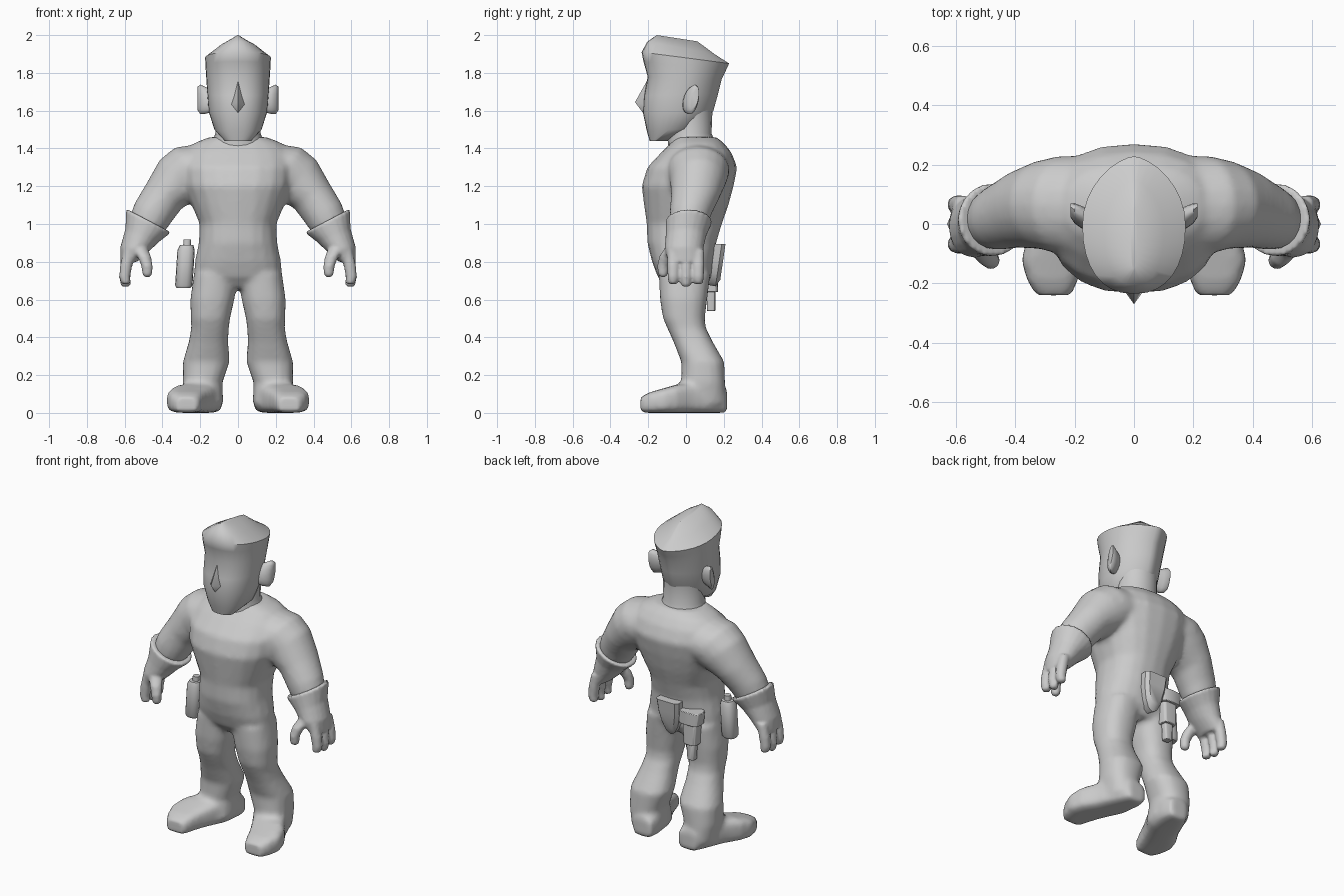
import bpy, bmesh, math
from mathutils import Vector as V

if "Cube" in bpy.data.objects:
    bpy.data.objects.remove(bpy.data.objects["Cube"])

grey = bpy.data.materials.new("plain_grey")
grey.diffuse_color = (0.6, 0.6, 0.6, 1)
grey.use_nodes = True
grey.node_tree.nodes["Principled BSDF"].inputs["Base Color"].default_value = grey.diffuse_color


def spow(v, e):
    return math.copysign(abs(v) ** e, v)


def ring(c, u, v, n=20, e=1.0):
    """Superellipse section around c with half axes u and v."""
    c, u, v = V(c), V(u), V(v)
    return [c + u * spow(math.cos(t), e) + v * spow(math.sin(t), e)
            for t in (2 * math.pi * i / n for i in range(n))]


def loft(bm, rings, side=1):
    """Skin closed rings into a capped tube; side=-1 mirrors it in x."""
    vs = [[bm.verts.new((p.x * side, p.y, p.z)) for p in r] for r in rings]
    n = len(vs[0])
    fs = [bm.faces.new((a[i], a[(i + 1) % n], b[(i + 1) % n], b[i]))
          for a, b in zip(vs, vs[1:]) for i in range(n)]
    fs += [bm.faces.new(vs[0][::-1]), bm.faces.new(vs[-1])]
    bmesh.ops.recalc_face_normals(bm, faces=fs)


def finish(bm, name, angle=40, voxel=0, smooth=0, mirror=False, bevel=0):
    me = bpy.data.meshes.new(name)
    bm.to_mesh(me)
    bm.free()
    ob = bpy.data.objects.new(name, me)
    bpy.context.collection.objects.link(ob)
    me.materials.append(grey)
    bpy.ops.object.select_all(action='DESELECT')
    ob.select_set(True)
    bpy.context.view_layer.objects.active = ob
    if voxel:
        m = ob.modifiers.new("merge", 'REMESH')
        m.mode, m.voxel_size, m.use_smooth_shade = 'VOXEL', voxel, True
        s = ob.modifiers.new("relax", 'SMOOTH')
        s.factor, s.iterations = 0.5, smooth
    if bevel:
        b = ob.modifiers.new("bevel", 'BEVEL')
        b.width, b.segments = bevel, 2
    if mirror:
        m = ob.modifiers.new("mirror", 'MIRROR')
        m.use_mirror_merge = False
    if voxel:
        me.polygons.foreach_set("use_smooth", [True] * len(me.polygons))
    else:
        bpy.ops.object.shade_smooth_by_angle(angle=math.radians(angle))
    return ob


def level(z, xc, w, yf, yb, e=0.85):
    """Horizontal section from front yf to back yb."""
    return ring((xc, (yf + yb) / 2, z), (w, 0, 0), (0, (yb - yf) / 2, 0), e=e)


# Body suit: torso, sleeves, legs and shoes merged into one skin
bm = bmesh.new()
loft(bm, [level(z, 0, w, f, b) for z, w, f, b in (
    (.66, .17, -.10, .10), (.72, .235, -.15, .135), (.80, .228, -.18, .145),
    (.90, .208, -.205, .16), (1.0, .203, -.208, .19), (1.1, .245, -.222, .225),
    (1.2, .285, -.235, .252), (1.3, .30, -.205, .272), (1.38, .28, -.13, .24),
    (1.43, .23, -.08, .20), (1.46, .15, -.06, .16))])
for side in (-1, 1):
    # Sleeve sections: centre, in-plane half axis, depth
    loft(bm, [ring(c, (u[0], 0, u[1]), (0, b, 0)) for c, u, b in (
        ((.14, .06, 1.30), (.03, .13), .17),
        ((.25, .065, 1.28), (.085, .125), .165),
        ((.31, .065, 1.235), (.105, .105), .15),
        ((.39, .05, 1.15), (.095, .065), .13),
        ((.45, .025, 1.06), (.098, .05), .112),
        ((.48, .015, 1.00), (.09, .045), .10))], side)
    # Leg
    loft(bm, [level(*r) for r in (
        (.74, .115, .118, -.145, .13), (.60, .136, .117, -.138, .112),
        (.50, .146, .104, -.122, .10), (.45, .148, .10, -.10, .105),
        (.38, .156, .104, -.068, .14), (.27, .168, .124, -.025, .203),
        (.16, .188, .106, -.025, .207), (.05, .178, .10, -.05, .215))], side)
    # Shoe, toes turned out
    loft(bm, [ring((x, y, h / 2), (w, 0, 0), (0, 0, h / 2), e=.55)
              for y, x, w, h in (
        (.218, .155, .06, .12), (.15, .168, .088, .15), (.03, .20, .11, .16),
        (-.05, .245, .115, .15), (-.12, .272, .108, .13),
        (-.19, .275, .085, .11), (-.24, .27, .06, .085))], side)
finish(bm, "body_suit", voxel=.016, smooth=4)

# Gauntlet gloves with three fingers and a thumb
bm = bmesh.new()
loft(bm, [ring((x, y, z), (u, 0, w), (0, b, 0)) for x, y, z, u, w, b in (
    (.473, .015, 1.018, .118, .062, .124), (.478, .014, 1.005, .115, .058, .122),
    (.508, .0, .94, .088, .036, .108), (.543, -.01, .87, .08, .008, .103),
    (.578, -.005, .80, .045, 0, .09))])
for y, tip in ((-.068, .685), (0, .672), (.065, .685)):
    loft(bm, [ring((x, y, z), (r, 0, 0), (0, r, 0), n=10) for x, z, r in (
        (.575, .86, .032), (.592, .78, .033), (.60, .72, .030),
        (.595, tip + .005, .026), (.595, tip - .004, .016))])
loft(bm, [ring((x, y, z), (r, 0, 0), (0, r, 0), n=10) for x, y, z, r in (
    (.53, -.06, .89, .04), (.497, -.105, .83, .037), (.482, -.122, .78, .031),
    (.48, -.122, .735, .027), (.482, -.122, .72, .017))])
finish(bm, "gloves", voxel=.010, smooth=2, mirror=True)

# Neck
bm = bmesh.new()
loft(bm, [level(z, 0, w, f, b, 1) for z, w, f, b in (
    (1.36, .17, -.10, .19), (1.42, .14, -.095, .16), (1.48, .12, -.10, .135),
    (1.60, .12, -.10, .14))])
finish(bm, "neck")


# Head: tilted sections, blunt at the face and pointed at the back
def head_ring(f, b, w, n=32):
    f, b = V((0, *f)), V((0, *b))
    pts = []
    for i in range(n):
        t = 2 * math.pi * i / n
        c, s = math.cos(t), math.sin(t)
        p = (f + b) / 2 + (f - b) / 2 * (spow(c, .9) if c > 0 else c)
        pts.append(p + V((w * spow(s, .85 if c > 0 else 1.3), 0, 0)))
    return pts


bm = bmesh.new()
loft(bm, [head_ring(*r) for r in (
    ((-.192, 1.44), (-.10, 1.44), .07), ((-.207, 1.49), (.09, 1.51), .125),
    ((-.228, 1.59), (.145, 1.60), .155), ((-.222, 1.68), (.17, 1.69), .162),
    ((-.203, 1.78), (.19, 1.77), .168), ((-.225, 1.86), (.21, 1.81), .172),
    ((-.235, 1.91), (.228, 1.85), .174), ((-.205, 1.965), (.15, 1.90), .10),
    ((-.155, 2.0), (.06, 1.967), .012))])
finish(bm, "head", angle=50)

# Nose wedge
bm = bmesh.new()
top, tip, low, left, right, back = [bm.verts.new(p) for p in (
    (0, -.20, 1.77), (0, -.27, 1.645), (0, -.225, 1.585),
    (-.042, -.212, 1.63), (.042, -.212, 1.63), (0, -.15, 1.65))]
for a, b in ((top, left), (left, low), (low, right), (right, top)):
    bm.faces.new((a, b, tip))
    bm.faces.new((b, a, back))
bmesh.ops.recalc_face_normals(bm, faces=bm.faces)
finish(bm, "nose", angle=60)

# Ears, flaring outwards
bm = bmesh.new()
loft(bm, [ring((x, y, z), (0, a, 0), (0, .012, h), n=16) for x, y, z, a, h in (
    (.13, .01, 1.65, .030, .055), (.175, .022, 1.655, .036, .072),
    (.20, .036, 1.66, .032, .078), (.214, .046, 1.665, .020, .062))])
finish(bm, "ears", angle=50, mirror=True)

# Canister on the hip
bm = bmesh.new()
loft(bm, [ring((x, -.03, z), (r, 0, 0), (0, r, 0), n=14, e=.8)
          for x, z, r in (
    (-.288, .66, .036), (-.287, .675, .046), (-.275, .86, .046),
    (-.272, .888, .036), (-.27, .889, .02), (-.268, .918, .02))])
finish(bm, "hip_canister", angle=35)

# Half-moon pouch on the back
bm = bmesh.new()
loft(bm, [[V((-.005 + s * w * math.cos(t), y + .035 * (z0 - .66) / .24, z0))
           for t in [math.pi * k / 8 for k in range(9)]
           for s, z0 in [(1, .895 - d * math.sin(t))]]
          for y, w, d, s in ((.10, .075, .215, 1), (.155, .078, .225, 1),
                             (.175, .06, .19, 1))])
finish(bm, "back_pouch", angle=35)

# Holster: flap, body and grip end
bm = bmesh.new()
for z0, z1, w0, w1, y0, y1 in ((.77, .85, .068, .076, .09, .185),
                               (.64, .79, .044, .052, .09, .17),
                               (.54, .66, .024, .032, .11, .155)):
    loft(bm, [ring((-.135, (y0 + y1) / 2, z), (w, 0, 0),
                   (0, (y1 - y0) / 2, 0), n=12, e=.5)
              for z, w in ((z0, w0), (z1, w1))])
finish(bm, "holster", angle=35, bevel=.004)
